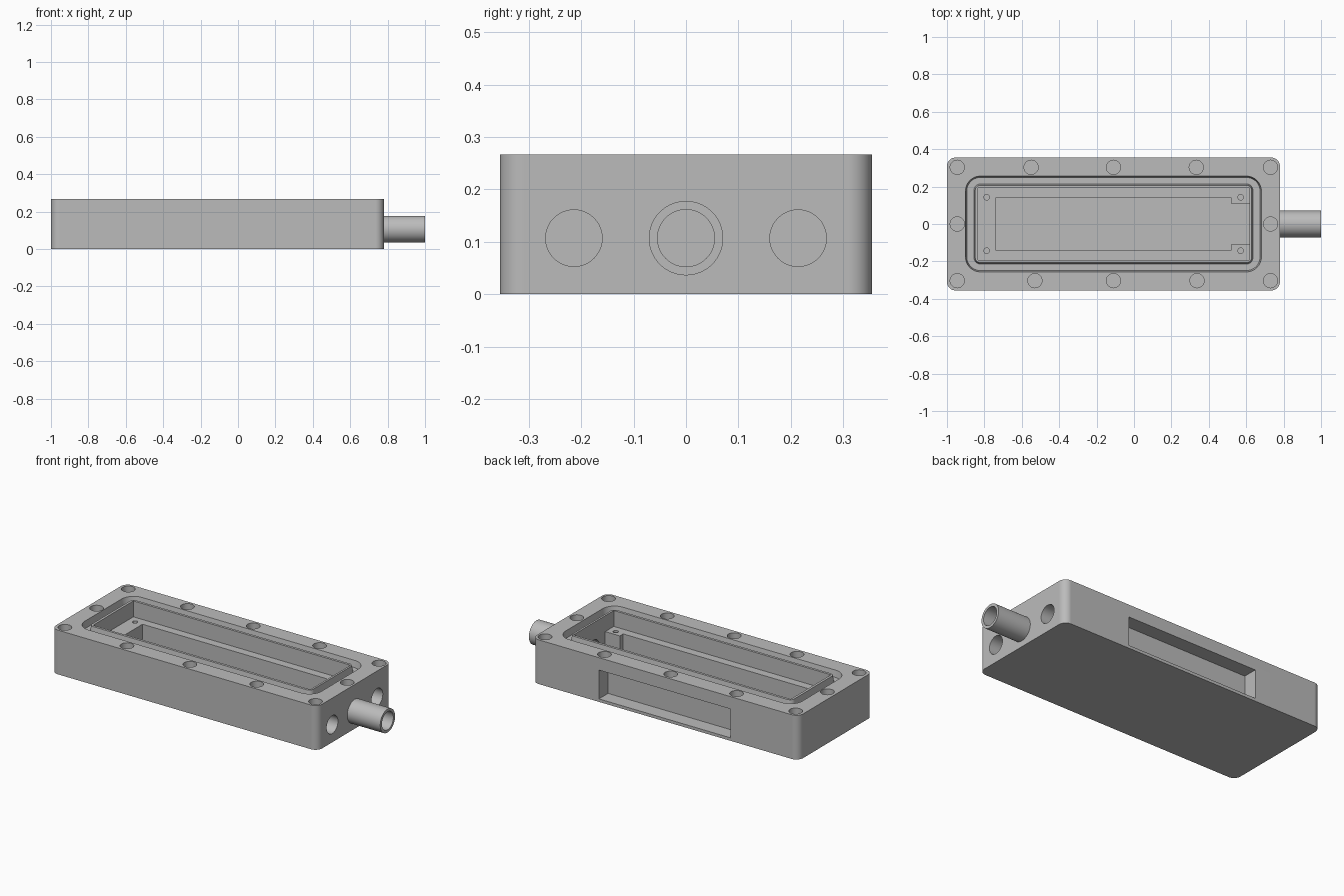
import bpy
import bmesh
from math import sin, cos, pi
from mathutils import Matrix, Vector

cube = bpy.data.objects.get("Cube")
if cube:
    bpy.data.objects.remove(cube)

metal = bpy.data.materials.new("plain_grey")
metal.use_nodes = True
GREY = (0.5, 0.5, 0.5, 1)
metal.diffuse_color = GREY
metal.node_tree.nodes["Principled BSDF"].inputs["Base Color"].default_value = GREY

X0, X1, HALF_Y, TOP = -1.0, 0.78, 0.355, 0.267
AXIS_Z = 0.107
MID_X = (X0 + X1) / 2


def make_object(name, bm):
    bmesh.ops.recalc_face_normals(bm, faces=bm.faces)
    mesh = bpy.data.meshes.new(name)
    bm.to_mesh(mesh)
    bm.free()
    mesh.materials.append(metal)
    obj = bpy.data.objects.new(name, mesh)
    bpy.context.collection.objects.link(obj)
    return obj


def rounded_loop(half_x, half_y, radius, z, steps=12):
    """Rounded rectangle around the middle of the case."""
    points = []
    for i, (sx, sy) in enumerate([(1, 1), (-1, 1), (-1, -1), (1, -1)]):
        for k in range(steps + 1):
            a = (i + k / steps) * pi / 2
            points.append(Vector((MID_X + sx * (half_x - radius) + radius * cos(a),
                                  sy * (half_y - radius) + radius * sin(a), z)))
    return points


def loft(name, loops, ring=False):
    """Skin successive loops; a ring closes on itself, otherwise ends are capped."""
    bm = bmesh.new()
    rows = [[bm.verts.new(p) for p in loop] for loop in loops]
    pairs = list(zip(rows, rows[1:]))
    if ring:
        pairs.append((rows[-1], rows[0]))
    else:
        bm.faces.new(rows[0])
        bm.faces.new(rows[-1])
    for a, b in pairs:
        for i in range(len(a)):
            j = (i + 1) % len(a)
            bm.faces.new((a[i], a[j], b[j], b[i]))
    return make_object(name, bm)


def box(name, low, high):
    low, high = Vector(low), Vector(high)
    bm = bmesh.new()
    bmesh.ops.create_cube(bm, size=1, matrix=Matrix.Translation((low + high) / 2)
                          @ Matrix.Diagonal((*(high - low), 1)))
    return make_object(name, bm)


def cylinder(name, start, end, radius, sides=48):
    start, end = Vector(start), Vector(end)
    axis = end - start
    turn = axis.to_track_quat('Z', 'Y').to_matrix().to_4x4()
    bm = bmesh.new()
    bmesh.ops.create_cone(bm, cap_ends=True, segments=sides, radius1=radius,
                          radius2=radius, depth=axis.length,
                          matrix=Matrix.Translation((start + end) / 2) @ turn)
    return make_object(name, bm)


def combine(target, tool, operation='DIFFERENCE'):
    tool.hide_render = True
    mod = target.modifiers.new(tool.name, 'BOOLEAN')
    mod.operation = operation
    mod.solver = 'EXACT'
    mod.object = tool
    bpy.context.view_layer.objects.active = target
    bpy.ops.object.modifier_apply(modifier=mod.name)
    bpy.data.objects.remove(tool)


# Case block with rounded upright corners
HX = (X1 - X0) / 2
housing = loft("housing", [rounded_loop(HX, HALF_Y, 0.045, z) for z in (0, TOP)])

# Seal groove with slightly tapered walls
groove = [rounded_loop(0.792, 0.257, 0.08, TOP + 0.01),
          rounded_loop(0.791, 0.256, 0.08, TOP),
          rounded_loop(0.784, 0.249, 0.073, TOP - 0.04),
          rounded_loop(0.746, 0.214, 0.035, TOP - 0.04),
          rounded_loop(0.739, 0.207, 0.028, TOP),
          rounded_loop(0.738, 0.206, 0.027, TOP + 0.01)]
combine(housing, loft("seal_groove", groove, ring=True))

# Upper cavity, deep pocket and its narrower end
SHELF, FLOOR = 0.171, 0.036
combine(housing, box("cavity", (-0.834, -0.192, SHELF), (0.617, 0.192, 0.4)))
combine(housing, box("pocket", (-0.738, -0.142, FLOOR), (0.519, 0.142, 0.21)))
combine(housing, box("pocket_end", (0.4, -0.11, FLOOR), (0.617, 0.11, 0.22)))

# Recess in the back wall
combine(housing, box("back_recess", (-0.545, 0.268, 0.018), (0.333, 0.5, 0.192)))

# Cover screw holes
screws = [(x, y) for x in (-0.945, -0.11, 0.73) for y in (-0.303, 0.303)]
screws += [(-0.945, 0), (0.73, 0), (-0.55, 0.303), (-0.53, -0.303),
           (0.333, 0.303), (0.337, -0.303)]
for x, y in screws:
    combine(housing, cylinder("screw_hole", (x, y, TOP - 0.06), (x, y, TOP + 0.05), 0.038, 32))

# Small mounting holes in the shelf
for x in (-0.788, 0.57):
    for y in (-0.143, 0.143):
        combine(housing, cylinder("shelf_hole", (x, y, SHELF - 0.06), (x, y, SHELF + 0.03), 0.015, 20))

# Blind ports either side of the tube
for y in (-0.214, 0.214):
    combine(housing, cylinder("side_port", (X1 - 0.12, y, AXIS_Z), (X1 + 0.1, y, AXIS_Z), 0.054))

# Outlet tube, bored through into the pocket
combine(housing, cylinder("tube", (X1 - 0.05, 0, AXIS_Z), (1, 0, AXIS_Z), 0.071, 64), 'UNION')
combine(housing, cylinder("tube_bore", (0.5, 0, AXIS_Z), (1.1, 0, AXIS_Z), 0.0545, 64))

# Smooth curved walls, crisp edges
bpy.ops.object.select_all(action='DESELECT')
housing.select_set(True)
bpy.context.view_layer.objects.active = housing
bpy.ops.object.shade_smooth_by_angle(angle=pi / 6)
weighted = housing.modifiers.new("flat_faces", 'WEIGHTED_NORMAL')
weighted.keep_sharp = True
